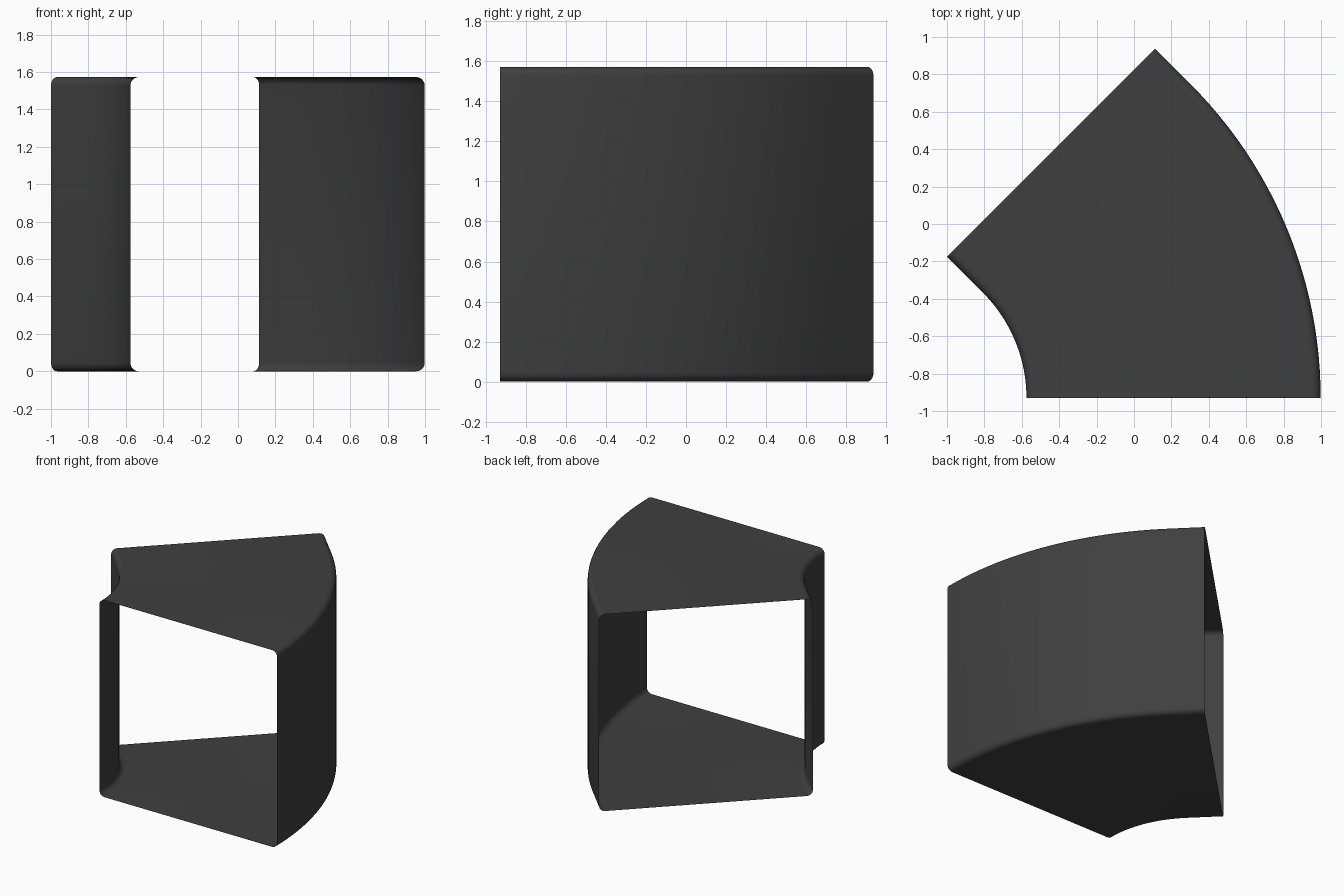
import bpy, bmesh
from math import cos, sin, pi

if "Cube" in bpy.data.objects:
    bpy.data.objects.remove(bpy.data.objects["Cube"])

W = 1.573                      # square duct width and height
R_IN = 0.797                   # inner bend radius
CX, CY = -0.575 - R_IN, -0.93  # bend centre
COLLAR = 0.27                  # straight run after the bend
R_CORNER, CORNER_SEGS, BEND_SEGS = 0.045, 6, 24


def rounded_square():
    """Counter-clockwise (radius, z) section with rounded corners."""
    lo, hi = R_CORNER, W - R_CORNER
    pts = []
    for k, (u, v) in enumerate([(hi, hi), (lo, hi), (lo, lo), (hi, lo)]):
        for i in range(CORNER_SEGS + 1):
            a = pi / 2 * (k + i / CORNER_SEGS)
            pts.append((R_IN + u + R_CORNER * cos(a), v + R_CORNER * sin(a)))
    return pts


# Open duct shell: 45 degree bend followed by a straight collar
stations = [(pi / 4 * i / BEND_SEGS, 0) for i in range(BEND_SEGS + 1)] + [(pi / 4, COLLAR)]
bm = bmesh.new()
rings = []
for a, s in stations:
    rings.append([bm.verts.new((CX + r * cos(a) - s * sin(a),
                                CY + r * sin(a) + s * cos(a), z))
                  for r, z in rounded_square()])
n = len(rings[0])
for p, q in zip(rings, rings[1:]):
    for i in range(n):
        j = (i + 1) % n
        bm.faces.new((p[i], q[i], q[j], p[j]))

mesh = bpy.data.meshes.new("duct_elbow")
bm.to_mesh(mesh)
bm.free()
duct = bpy.data.objects.new("duct_elbow", mesh)
bpy.context.collection.objects.link(duct)

# Dark grey finish
mat = bpy.data.materials.new("dark_grey")
mat.diffuse_color = (0.05, 0.05, 0.05, 1)
mat.use_nodes = True
mat.node_tree.nodes["Principled BSDF"].inputs["Base Color"].default_value = mat.diffuse_color
mesh.materials.append(mat)

bpy.context.view_layer.objects.active = duct
duct.select_set(True)
bpy.ops.object.shade_smooth_by_angle()
